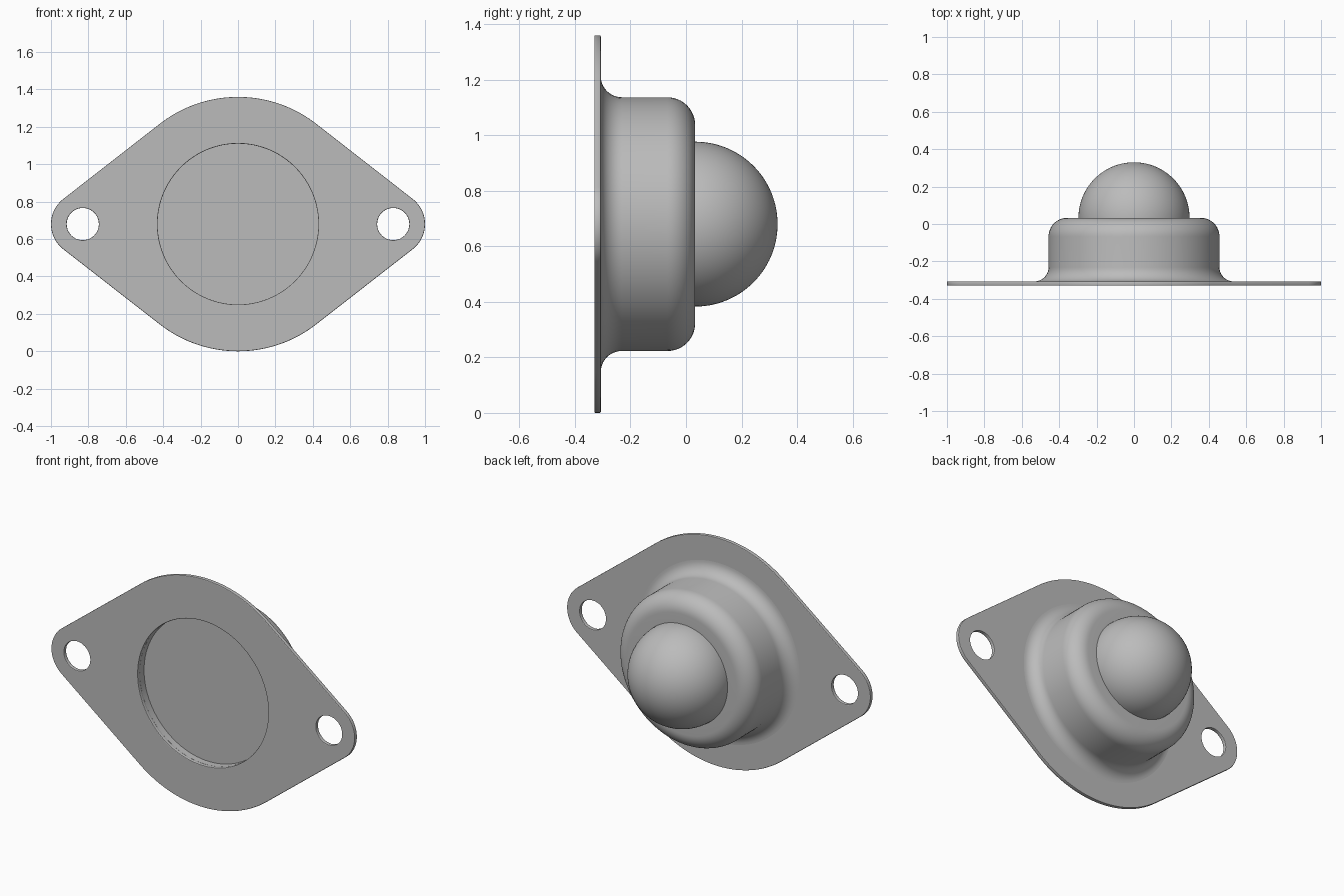
import bpy, bmesh
from math import sin, cos, acos, pi, radians
from mathutils import Matrix, Vector

cube = bpy.data.objects.get("Cube")
if cube:
    bpy.data.objects.remove(cube)

CENTRE_Z = 0.68
FRONT, BACK = -0.33, -0.307     # flange faces
TOP = 0.033                     # housing shoulder height along y

grey = bpy.data.materials.new("plain grey")
grey.use_nodes = True
colour = (0.5, 0.5, 0.5, 1)
grey.diffuse_color = colour
grey.node_tree.nodes["Principled BSDF"].inputs["Base Color"].default_value = colour


def arc(cx, cy, r, start, end, steps):
    """Points on an arc, angles in radians."""
    return [(cx + r * cos(start + (end - start) * i / steps),
             cy + r * sin(start + (end - start) * i / steps)) for i in range(steps + 1)]


def finish(obj):
    """Smooth shading with sharp edges kept, and the material."""
    obj.data.shade_smooth()
    obj.data.set_sharp_from_angle(angle=radians(30))
    obj.data.materials.clear()
    obj.data.materials.append(grey)


def lathe(name, profile, steps=96):
    """Revolve a (radius, y) profile about the y axis."""
    bm = bmesh.new()
    verts = [bm.verts.new((r, y, 0)) for r, y in profile]
    edges = [bm.edges.new(pair) for pair in zip(verts, verts[1:])]
    bmesh.ops.spin(bm, geom=verts + edges, cent=(0, 0, 0), axis=(0, 1, 0),
                   angle=2 * pi, steps=steps, use_duplicate=False)
    bmesh.ops.remove_doubles(bm, verts=bm.verts, dist=0.0002)
    bmesh.ops.recalc_face_normals(bm, faces=bm.faces)
    mesh = bpy.data.meshes.new(name)
    bm.to_mesh(mesh)
    bm.free()
    obj = bpy.data.objects.new(name, mesh)
    obj.location.z = CENTRE_Z
    bpy.context.collection.objects.link(obj)
    finish(obj)


# Flange: big and small circles joined by tangents, with three holes
big, small, hole_x = 0.68, 0.17, 0.83
t = acos((big - small) / hole_x)
outline = (arc(hole_x, 0, small, -t, t, 24) + arc(0, 0, big, t, pi - t, 40)
           + arc(-hole_x, 0, small, pi - t, pi + t, 24)
           + arc(0, 0, big, pi + t, 2 * pi - t, 40))
loops = [outline, arc(0, 0, 0.43, 0, 2 * pi, 96)[:-1]]
loops += [arc(s * hole_x, 0, 0.086, 0, 2 * pi, 40)[:-1] for s in (-1, 1)]

curve = bpy.data.curves.new("flange", 'CURVE')
curve.dimensions = '2D'
curve.fill_mode = 'BOTH'
edge = 0.004
curve.bevel_depth = edge
curve.bevel_resolution = 1
curve.offset = -edge
curve.extrude = (BACK - FRONT) / 2 - edge
for loop in loops:
    spline = curve.splines.new('POLY')
    spline.points.add(len(loop) - 1)
    for point, (x, y) in zip(spline.points, loop):
        point.co = (x, y, 0, 1)
    spline.use_cyclic_u = True
flange = bpy.data.objects.new("flange", curve)
bpy.context.collection.objects.link(flange)
bpy.ops.object.select_all(action='DESELECT')
flange.select_set(True)
bpy.context.view_layer.objects.active = flange
bpy.ops.object.convert(target='MESH')
flange = bpy.context.view_layer.objects.active
flange.data.transform(Matrix.Rotation(pi / 2, 4, 'X'))
flange.location = Vector((0, (FRONT + BACK) / 2, CENTRE_Z))
finish(flange)

# Housing: recessed floor, root fillet, cylinder wall, rounded shoulder
wall, root, shoulder = 0.457, 0.076, 0.1
profile = [(0, -0.27), (0.43, -0.27), (0.43, BACK - 0.003), (wall + root, BACK - 0.003)]
profile += arc(wall + root, BACK + root, root, 1.5 * pi, pi, 10)
profile += arc(wall - shoulder, TOP - shoulder, shoulder, 0, pi / 2, 12)
profile += [(0.28, TOP), (0, TOP)]
lathe("housing", profile)

# Ball: the exposed half, seated just under the shoulder face
ball = 0.297
lathe("ball", [(0, TOP - 0.01), (ball, TOP - 0.01)] + arc(0, TOP, ball, 0, pi / 2, 28))
